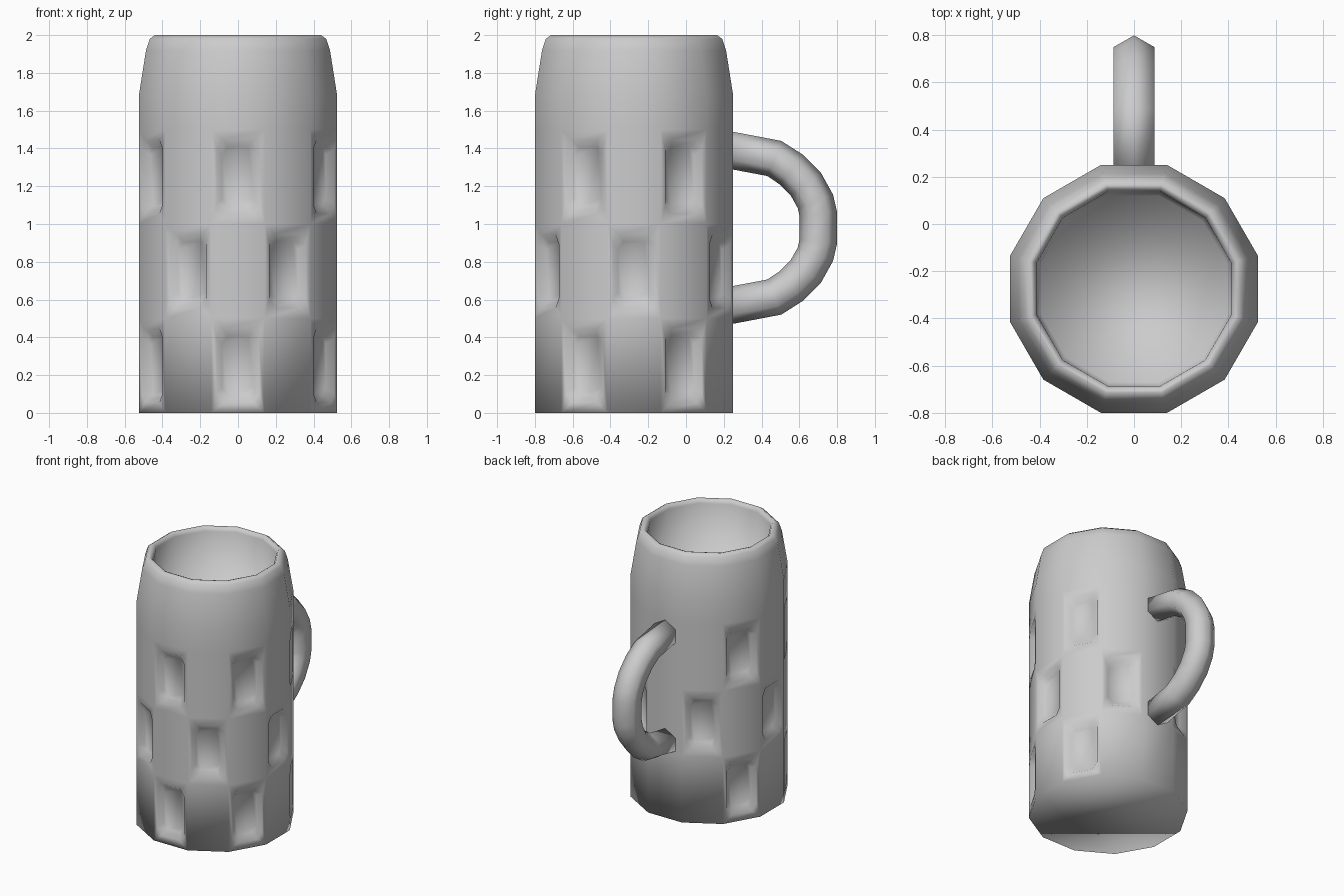
import bpy, bmesh, math
from mathutils import Vector

if "Cube" in bpy.data.objects:
    bpy.data.objects.remove(bpy.data.objects["Cube"])

SIDES = 12
CENTRE_Y = -0.275
APOTHEM = 0.525


def finish(bm, name):
    bmesh.ops.remove_doubles(bm, verts=bm.verts, dist=0.0005)
    bmesh.ops.recalc_face_normals(bm, faces=bm.faces)
    for f in bm.faces:
        f.smooth = True
    mesh = bpy.data.meshes.new(name)
    bm.to_mesh(mesh)
    bm.free()
    obj = bpy.data.objects.new(name, mesh)
    bpy.context.collection.objects.link(obj)
    return obj


def side_point(side, u, z, apothem):
    # u runs sideways along a wall; side 0 faces the front
    a = math.radians(-90 + 30 * side)
    return Vector((apothem * math.cos(a) - u * math.sin(a),
                   CENTRE_Y + apothem * math.sin(a) + u * math.cos(a), z))


def half_width(apothem):
    return apothem * math.tan(math.pi / SIDES)


def add_face(bm, points):
    bm.faces.new([bm.verts.new(p) for p in points])


def panel(bm, side, r0, z0, r1, z1):
    w0, w1 = half_width(r0), half_width(r1)
    add_face(bm, [side_point(side, -w0, z0, r0), side_point(side, w0, z0, r0),
                  side_point(side, w1, z1, r1), side_point(side, -w1, z1, r1)])


def octagon(side, w, h, cut_u, cut_z, zc, apothem):
    pts = [(-w, -h + cut_z), (-w + cut_u, -h), (w - cut_u, -h), (w, -h + cut_z),
           (w, h - cut_z), (w - cut_u, h), (-w + cut_u, h), (-w, h - cut_z)]
    return [side_point(side, u, zc + z, apothem) for u, z in pts]


def dimpled_panel(bm, side, z0, z1):
    w, zc = half_width(APOTHEM), (z0 + z1) / 2
    corner = [side_point(side, u, z, APOTHEM)
              for u, z in ((-w, z0), (w, z0), (w, z1), (-w, z1))]
    rim = octagon(side, 0.112, 0.195, 0.035, 0.05, zc, APOTHEM)
    base = octagon(side, 0.085, 0.155, 0.03, 0.04, zc, APOTHEM - 0.04)
    for k in range(4):
        n = (k + 1) % 4
        add_face(bm, [corner[k], rim[2 * k + 1], rim[2 * k]])
        add_face(bm, [corner[k], corner[n], rim[2 * n], rim[2 * k + 1]])
    for k in range(8):
        n = (k + 1) % 8
        add_face(bm, [rim[k], rim[n], base[n], base[k]])
    add_face(bm, base)


# Mug body: three rows of alternating dimples, tapered neck, rim and inside
bm = bmesh.new()
for row in range(3):
    z0, z1 = row * 0.5, row * 0.5 + 0.5
    for side in range(SIDES):
        if side % 2 == row % 2 and side != 6:
            dimpled_panel(bm, side, z0, z1)
        else:
            panel(bm, side, APOTHEM, z0, APOTHEM, z1)

profile = [(APOTHEM, 1.5), (APOTHEM, 1.68), (0.487, 1.92), (0.467, 1.98),
           (0.44, 2.0), (0.425, 1.995), (0.412, 1.97), (0.395, 1.64)]
for (r0, z0), (r1, z1) in zip(profile, profile[1:]):
    for side in range(SIDES):
        panel(bm, side, r0, z0, r1, z1)

# Underside and inner floor
for r, z in ((APOTHEM, 0.0), profile[-1]):
    add_face(bm, [side_point(s, half_width(r), z, r) for s in range(SIDES)])
finish(bm, "mug_body")

# Handle: hexagonal tube swept along a path mirrored about its middle height
MID_Z = 0.98
upper = [(0.24, 1.39), (0.467, 1.347), (0.558, 1.288), (0.635, 1.21),
         (0.685, 1.12), (0.70, 1.055)]
path = [Vector(p) for p in upper]
path += [Vector((y, 2 * MID_Z - z)) for y, z in reversed(upper)]
bm = bmesh.new()
rings = []
for i, p in enumerate(path):
    if i in (0, len(path) - 1):
        out = Vector((0, 1 if i == 0 else -1))
    else:
        t = (p - path[i - 1]).normalized() + (path[i + 1] - p).normalized()
        out = Vector((-t.y, t.x)).normalized()
    ring = []
    for k in range(6):
        a = k * math.pi / 3
        q = p + out * 0.1 * math.cos(a)
        ring.append(bm.verts.new((0.1 * math.sin(a), q.x, q.y)))
    rings.append(ring)
for a, b in zip(rings, rings[1:]):
    for k in range(6):
        n = (k + 1) % 6
        bm.faces.new((a[k], a[n], b[n], b[k]))
bm.faces.new(rings[0])
bm.faces.new(rings[-1])
finish(bm, "handle")
